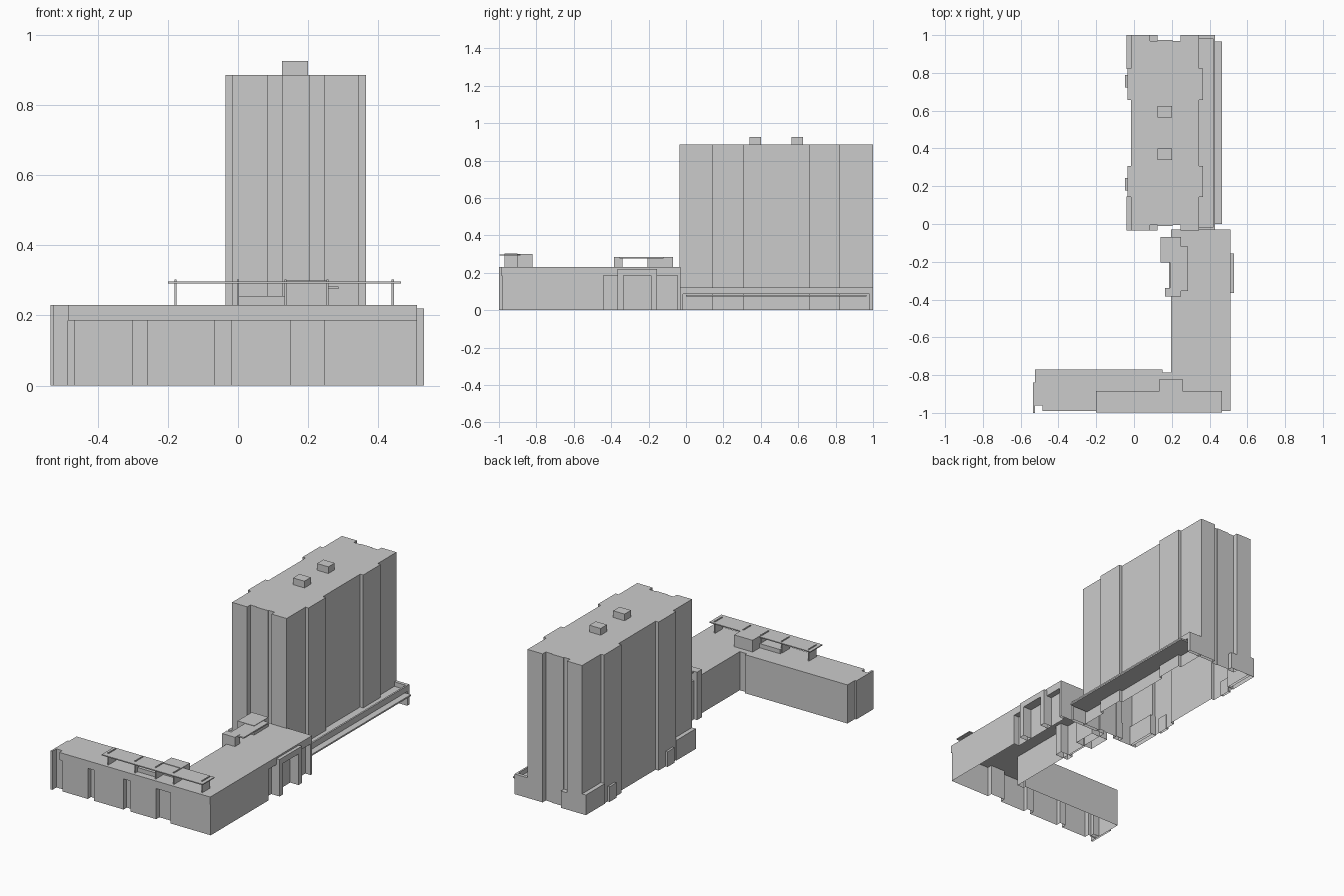
import bpy, bmesh

if "Cube" in bpy.data.objects:
    bpy.data.objects.remove(bpy.data.objects["Cube"])


def prism(name, outline, z0, z1, bottom=True, top=True):
    """Extrude a flat outline between two heights; ends may be left open."""
    bm = bmesh.new()
    lo = [bm.verts.new((x, y, z0)) for x, y in outline]
    hi = [bm.verts.new((x, y, z1)) for x, y in outline]
    n = len(outline)
    for i in range(n):
        j = (i + 1) % n
        bm.faces.new((lo[i], lo[j], hi[j], hi[i]))
    if bottom:
        bm.faces.new(lo[::-1])
    if top:
        bm.faces.new(hi)
    bmesh.ops.recalc_face_normals(bm, faces=bm.faces)
    me = bpy.data.meshes.new(name)
    bm.to_mesh(me)
    bm.free()
    ob = bpy.data.objects.new(name, me)
    bpy.context.collection.objects.link(ob)
    return ob


def box(name, x0, x1, y0, y1, z0, z1, bottom=True):
    return prism(name, [(x0, y0), (x1, y0), (x1, y1), (x0, y1)], z0, z1, bottom)


# Tower: quarter outline mirrored about its centre
CX, CY = 0.165, 0.4825
quarter = [(.04, .4925), (.04, .4875), (.08, .4875), (.08, .5175), (.18, .5175),
           (.18, .34), (.2, .34), (.2, .175), (.18, .175)]
half = [(dx, -dy) for dx, dy in quarter] + quarter[::-1]
full = half + [(-dx, dy) for dx, dy in half[::-1]]
prism("tower", [(CX + dx, CY + dy) for dx, dy in full], 0, 0.885, bottom=False)
for y in (0.34, 0.565):
    box("roof_vent", 0.125, 0.2, y, y + 0.06, 0.885, 0.925)

# Podium around the tower, mirrored in y
for s in (-1, 1):
    def span(a, b):
        return sorted((CY + s * a, CY + s * b))
    box("podium_end_wall", 0.245, 0.43, *span(.4975, .5175), 0, 0.12, False)
    box("podium_recess_block", 0.08, 0.125, *span(.485, .5175), 0, 0.1, False)
    box("podium_corner_block", -0.04, 0.0, *span(.337, .5175), 0, 0.12, False)
    box("side_entrance", -0.048, -0.03, *span(.24, .305), 0, 0.09, False)
box("podium_floor", 0.34, 0.43, -0.03, 0.995, 0.085, 0.093)
box("podium_parapet", 0.42, 0.43, -0.035, 1.0, 0.085, 0.12)
box("podium_canopy", 0.34, 0.465, 0.0, 0.965, 0.073, 0.082)

# Low L-shaped wing: upper fascia with roof, recessed walls below
back = [(.195, -.03), (.195, -.785), (.15, -.785), (.15, -.77), (-.525, -.77)]
prism("wing_roof", [(-.485, -.99), (.51, -.99), (.51, -.03)] + back
      + [(-.525, -.96), (-.485, -.96)], 0.185, 0.23)
bays = []
for a, b in ((-.468, -.3), (-.26, -.065), (-.018, .15), (.245, .51)):
    bays += [(a, -.955), (a, -.985), (b, -.985), (b, -.955)]
bays.pop()
side = [(.51, -.44), (.475, -.44), (.475, -.045), (.51, -.045), (.51, -.03)]
prism("wing_walls", bays + side + back + [(-.525, -.955)], 0, 0.185, False, False)
box("wing_end_corner", -0.525, -0.485, -0.962, -0.93, 0, 0.23, False)
box("wing_end_fin", -0.535, -0.524, -1.0, -0.84, 0, 0.23, False)

# Entrance portal on the right side
for y in (-0.365, -0.187):
    box("portal_post", 0.475, 0.53, y, y + 0.032, 0, 0.185, False)
box("portal_lintel", 0.475, 0.53, -0.365, -0.155, 0.185, 0.22)

# Stair towers and link slab beside the long wing
box("stair_tower_back", 0.14, 0.25, -0.205, -0.07, 0, 0.285, False)
box("stair_tower_front", 0.165, 0.25, -0.385, -0.34, 0, 0.285, False)
box("stair_link", 0.185, 0.2, -0.34, -0.2, 0, 0.23, False)
box("stair_canopy", 0.19, 0.287, -0.355, -0.12, 0.275, 0.283)

# Roof terrace on the front wing
box("terrace_canopy", -0.2, 0.465, -0.998, -0.885, 0.291, 0.297)
for x in (-0.178, 0.0, 0.135, 0.255, 0.441):
    box("terrace_fin", x - 0.003, x + 0.003, -0.97, -0.9, 0.23, 0.302)
box("terrace_house", 0.135, 0.257, -0.9, -0.82, 0.23, 0.3)
box("terrace_low_box", 0.0, 0.135, -0.95, -0.887, 0.23, 0.255)
